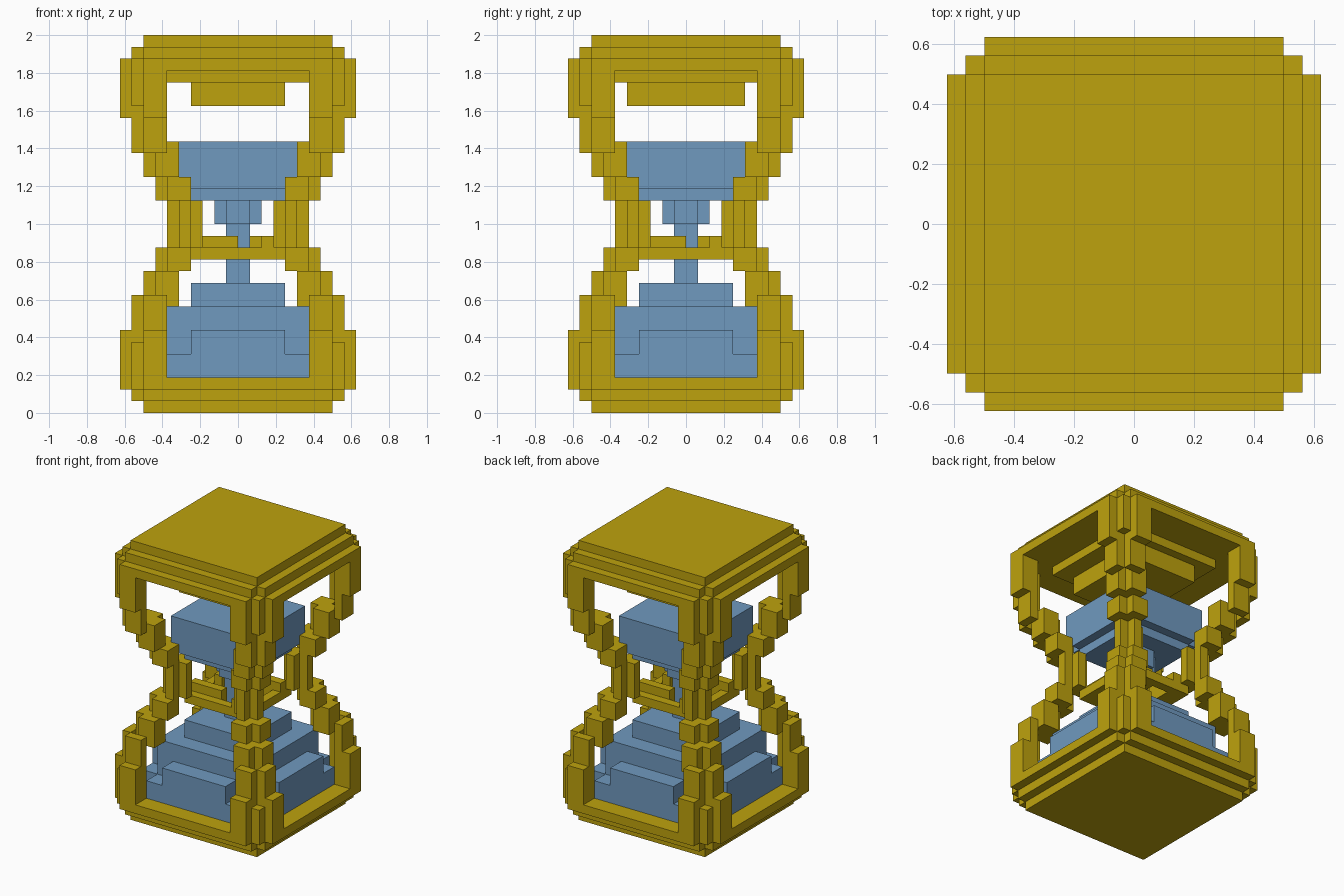
import bpy, bmesh, math
from mathutils import Vector

U = 1 / 16  # edge of one block

cube = bpy.data.objects.get("Cube")
if cube:
    bpy.data.objects.remove(cube, do_unlink=True)


def material(name, rgb):
    m = bpy.data.materials.new(name)
    m.use_nodes = True
    m.diffuse_color = (*rgb, 1)
    bsdf = next(n for n in m.node_tree.nodes if n.type == 'BSDF_PRINCIPLED')
    bsdf.inputs["Base Color"].default_value = (*rgb, 1)
    return m


GOLD = material("gold", (0.515, 0.361, 0.004))
BLUE = material("blue sand", (0.16, 0.32, 0.52))


def slab(hx, hy, z0, z1):
    """Box centred on the vertical axis."""
    return (-hx, hx, -hy, hy, z0, z1)


def both(hx, hy, z0, z1):
    """Centred box and its quarter turn, giving a plus outline."""
    return [slab(hx, hy, z0, z1), slab(hy, hx, z0, z1)]


def flip_z(b):
    return (*b[:4], 32 - b[5], 32 - b[4])


def quarter_turn(b):
    x0, x1, y0, y1, z0, z1 = b
    return (-y1, -y0, x0, x1, z0, z1)


def build(name, boxes, mat):
    """Union of block boxes as one outer skin of flat faces."""
    cells = {(x, y, z) for x0, x1, y0, y1, z0, z1 in boxes
             for x in range(x0, x1) for y in range(y0, y1) for z in range(z0, z1)}
    bm = bmesh.new()
    verts = {}

    def vert(p):
        if p not in verts:
            verts[p] = bm.verts.new(Vector(p) * U)
        return verts[p]

    for c in cells:
        for axis in range(3):
            for side in (0, 1):
                n = list(c)
                n[axis] += 2 * side - 1
                if tuple(n) in cells:
                    continue
                a, b = (axis + 1) % 3, (axis + 2) % 3
                loop = []
                for da, db in ((0, 0), (1, 0), (1, 1), (0, 1)):
                    p = list(c)
                    p[axis] += side
                    p[a] += da
                    p[b] += db
                    loop.append(vert(tuple(p)))
                bm.faces.new(loop if side else loop[::-1])
    bmesh.ops.dissolve_limit(bm, angle_limit=math.radians(1),
                             verts=bm.verts[:], edges=bm.edges[:])
    me = bpy.data.meshes.new(name)
    bm.to_mesh(me)
    bm.free()
    me.materials.append(mat)
    ob = bpy.data.objects.new(name, me)
    bpy.context.collection.objects.link(ob)
    return ob


# Stepped base and lid
base = [slab(8, 8, 0, 1), *both(9, 8, 1, 2), *both(10, 8, 2, 3), slab(9, 9, 2, 3)]
build("base", base, GOLD)
lid = [flip_z(b) for b in base] + [slab(6, 6, 28, 29), slab(4, 5, 26, 28)]
build("lid", lid, GOLD)


# Curved corner posts: (near, far) spans along the two horizontal axes
def pair(a0, a1, b0, b1, z0, z1):
    return [(a0, a1, b0, b1, z0, z1), (b0, b1, a0, a1, z0, z1)]


lower = (pair(6, 8, 8, 10, 3, 7)      # outer foot
         + [(8, 9, 8, 9, 3, 6)]       # corner fill
         + pair(6, 8, 8, 9, 7, 10)
         + pair(5, 7, 6, 8, 9, 12)
         + pair(4, 6, 5, 7, 12, 14))
post = lower + [flip_z(b) for b in lower] + pair(3, 6, 4, 5, 14, 18)
for label in ("back_left", "back_right", "front_right", "front_left"):
    build(label + "_post", post, GOLD)
    post = [quarter_turn(b) for b in post]

# Neck ring: a low square band with one raised bar on each side
ring = []
band, bar = (-4, 4, -4, -3, 13, 14), (-4, 0, -3, -2, 13, 15)
for _ in range(4):
    ring += [band, bar]
    band, bar = quarter_turn(band), quarter_turn(bar)
build("neck_ring", ring, GOLD)

# Sand
build("upper_sand", [slab(5, 5, 20, 23), *both(5, 4, 19, 20), slab(4, 4, 18, 19),
                     *both(2, 1, 16, 18)], BLUE)
build("sand_stream", [slab(1, 1, 11, 16)], BLUE)
build("lower_sand", [*both(8, 6, 3, 5), *both(8, 4, 5, 7), slab(6, 6, 5, 9),
                     slab(4, 4, 9, 11)], BLUE)
